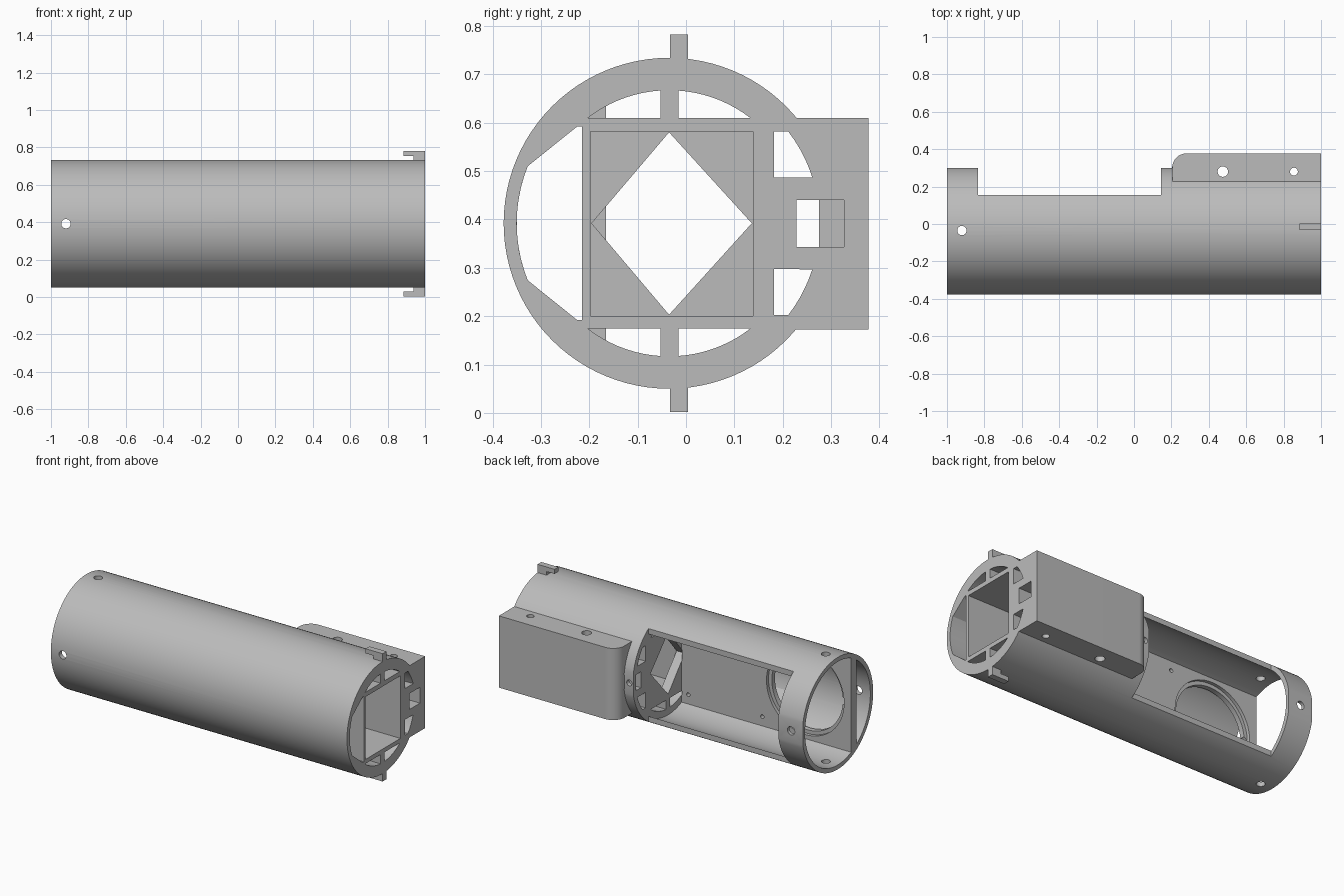
import bpy, bmesh, math
from mathutils import Vector

if "Cube" in bpy.data.objects:
    bpy.data.objects.remove(bpy.data.objects["Cube"], do_unlink=True)

grey = bpy.data.materials.new("plain grey")
grey.use_nodes = True
grey.diffuse_color = (0.5, 0.5, 0.5, 1)
grey.node_tree.nodes["Principled BSDF"].inputs["Base Color"].default_value = (0.5, 0.5, 0.5, 1)

CY, CZ = -0.035, 0.392      # tube axis
R_OUT, R_IN = 0.342, 0.315
WALL, FLANGE = 0.144, 0.2   # bulkhead start and end along x


def prism(name, pts, a, b, axis="x"):
    """Extrude a flat outline from a to b along the given axis."""
    place = {"x": lambda p, t: (t, p[0], p[1]),
             "y": lambda p, t: (p[0], t, p[1]),
             "z": lambda p, t: (p[0], p[1], t)}[axis]
    bm = bmesh.new()
    lo = [bm.verts.new(place(p, a)) for p in pts]
    hi = [bm.verts.new(place(p, b)) for p in pts]
    bm.faces.new(lo)
    bm.faces.new(hi)
    for i in range(len(pts)):
        j = (i + 1) % len(pts)
        bm.faces.new((lo[i], lo[j], hi[j], hi[i]))
    bmesh.ops.recalc_face_normals(bm, faces=bm.faces)
    mesh = bpy.data.meshes.new(name)
    bm.to_mesh(mesh)
    bm.free()
    mesh.materials.append(grey)
    ob = bpy.data.objects.new(name, mesh)
    bpy.context.collection.objects.link(ob)
    return ob


def arc(r, a0, a1, c=(CY, CZ)):
    n = max(4, round(abs(a1 - a0) / 3.75))
    angles = [math.radians(a0 + (a1 - a0) * i / n) for i in range(n + 1)]
    return [(c[0] + r * math.cos(t), c[1] + r * math.sin(t)) for t in angles]


def circle(r, c=(CY, CZ), n=96):
    return [(c[0] + r * math.cos(math.tau * i / n), c[1] + r * math.sin(math.tau * i / n))
            for i in range(n)]


def rect(u0, u1, v0, v1):
    return [(u0, v0), (u1, v0), (u1, v1), (u0, v1)]


def flip(pts):
    """Mirror an outline top to bottom about the tube axis."""
    return [(y, 2 * CZ - z) for y, z in pts]


body = prism("tube_body", circle(R_OUT), -1, 1)


def combine(ob, mode="DIFFERENCE"):
    ob.hide_render = True
    mod = body.modifiers.new("join", "BOOLEAN")
    mod.operation, mod.solver, mod.object = mode, "EXACT", ob
    bpy.context.view_layer.objects.active = body
    bpy.ops.object.modifier_apply(modifier=mod.name)
    bpy.data.objects.remove(ob, do_unlink=True)


def cut(pts, a, b, axis="x"):
    combine(prism("cutter", pts, a, b, axis), "DIFFERENCE")


# flat on the back of the end rings, then the side block
cut(rect(-1.1, 0.204, 0.3, 0.5), 0, 0.8, "z")
block = [(0.205, 0.1), (1, 0.1), (1, 0.377)] + arc(0.075, 90, 180, (0.28, 0.302))
combine(prism("side_block", block, 0.172, 0.61, "z"), "UNION")

# hooked tabs above and below the open end
tab = [(1, 0.71), (1, 0.782), (0.885, 0.782), (0.885, 0.754), (0.938, 0.754), (0.938, 0.71)]
for outline in (tab, flip(tab)):
    combine(prism("hook_tab", outline, -0.033, 0.004, "y"), "UNION")

# main bore behind the dividing plate
a = math.degrees(math.acos(-0.13 / R_IN))
cut(arc(R_IN, -a, a), -1.1, WALL + 0.001)
# channel in front of the plate: full at one end, narrowed by rails beyond
a = math.degrees(math.acos(-0.18 / R_IN))
cut(arc(R_IN, a, 360 - a), -1.1, -0.46)
cut(arc(R_IN, 158, 202) + [(-0.225, 0.192), (-0.215, 0.192), (-0.215, 0.592), (-0.225, 0.592)],
    -0.5, 1.1)

# long window open to the back
cut(rect(-0.835, 0.145, 0.155, 0.5), 0, 0.8, "z")

# square pocket ending in a bulkhead with a diamond opening
cut(rect(-0.197, 0.138, 0.2, 0.582), FLANGE, 1.1)
cut([(-0.195, CZ), (CY, 0.203), (0.136, CZ), (CY, 0.58)], WALL, 0.25)

# lightening slots running the length of the bulkhead section
slots = [arc(0.275, 52.4, 86) + [(-0.016, 0.61)],
         arc(0.275, 93.75, 127.6) + [(-0.053, 0.61)],
         arc(0.311, 17.8, 37.6) + [(0.182, 0.582), (0.182, 0.487)]]
for s in slots:
    cut(s, WALL, 1.1)
    cut(flip(s), WALL, 1.1)
cut(rect(0.228, 0.275, 0.343, 0.44), WALL, 0.3)
cut(rect(0.228, 0.327, 0.343, 0.44), 0.25, 1.1)

# stepped round opening in the plate
cut(circle(0.24, (-0.69, CZ), 64), -0.22, -0.16, "y")
cut(circle(0.262, (-0.69, CZ), 64), -0.185, -0.16, "y")

# pin holes through the end ring, flange, block and plate
cut(circle(0.025, (-0.92, CY), 24), -0.1, 0.9, "z")
cut(circle(0.025, (-0.92, CZ), 24), -0.5, 0.5, "y")
cut(circle(0.018, (0.173, CZ), 24), 0.25, 0.5, "y")
for x, r in ((0.475, 0.028), (0.855, 0.021)):
    cut(circle(r, (x, 0.28), 24), 0.1, 0.7, "z")
for x in (-0.4, 0.1):
    for dz in (-0.23, 0.23):
        cut(circle(0.012, (x, CZ + dz), 16), -0.225, -0.15, "y")

bpy.ops.object.select_all(action="DESELECT")
body.select_set(True)
bpy.context.view_layer.objects.active = body
bpy.ops.object.shade_smooth_by_angle(angle=math.radians(25))
body.hide_render = False
